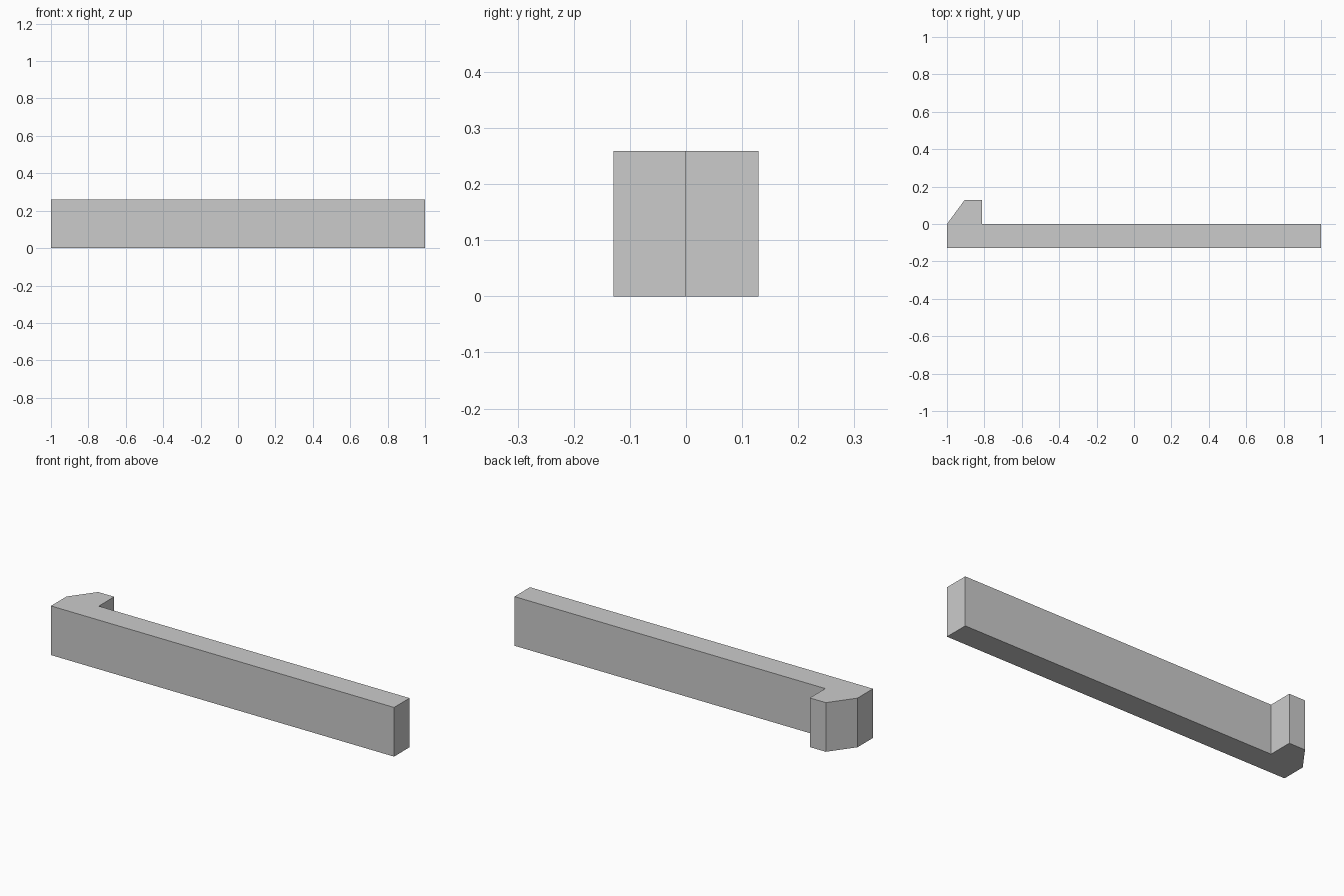
import bpy
import bmesh

default = bpy.data.objects.get("Cube")
if default:
    bpy.data.objects.remove(default, do_unlink=True)

HEIGHT = 0.259
HALF_DEPTH = 0.129

# Plain grey material
grey = bpy.data.materials.new("plain_grey")
grey.use_nodes = True
colour = (0.6, 0.6, 0.6, 1)
grey.diffuse_color = colour
grey.node_tree.nodes["Principled BSDF"].inputs["Base Color"].default_value = colour

# Plan outline: long bar with a chamfered hook at the right end
outline = [
    (-1, -HALF_DEPTH), (1, -HALF_DEPTH), (1, 0),
    (-0.812, 0), (-0.812, HALF_DEPTH), (-0.905, HALF_DEPTH), (-1, 0),
]

# Extrude the outline upward into a solid
bm = bmesh.new()
base = bm.faces.new([bm.verts.new((x, y, 0)) for x, y in outline])
result = bmesh.ops.extrude_face_region(bm, geom=[base], use_keep_orig=True)
top = [v for v in result["geom"] if isinstance(v, bmesh.types.BMVert)]
bmesh.ops.translate(bm, verts=top, vec=(0, 0, HEIGHT))
bmesh.ops.recalc_face_normals(bm, faces=bm.faces)

mesh = bpy.data.meshes.new("hooked_bar")
bm.to_mesh(mesh)
bm.free()
mesh.materials.append(grey)
bar = bpy.data.objects.new("hooked_bar", mesh)
bpy.context.collection.objects.link(bar)
